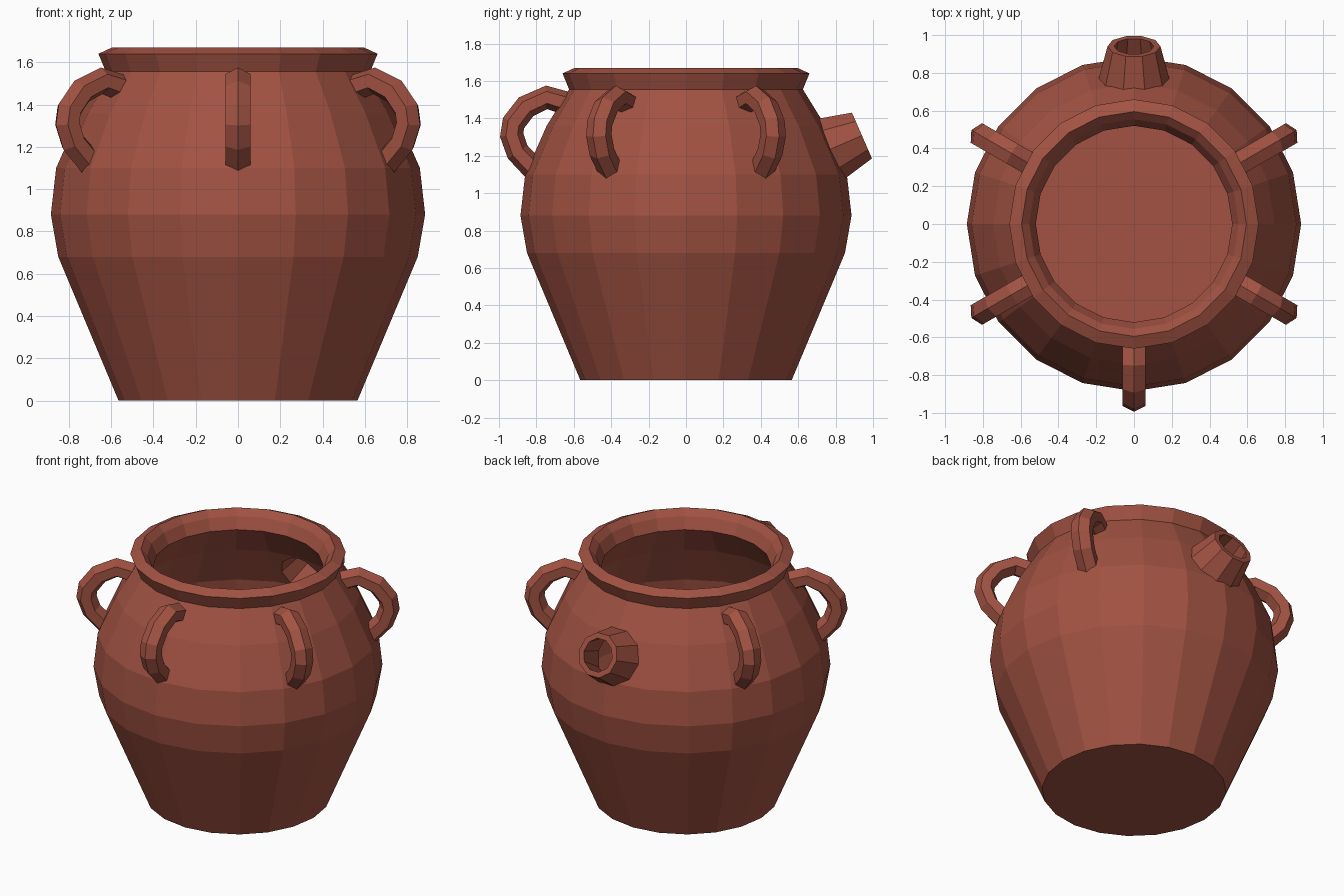
import bpy, bmesh, math
from mathutils import Vector, Matrix

if "Cube" in bpy.data.objects:
    bpy.data.objects.remove(bpy.data.objects["Cube"])

clay = bpy.data.materials.new("terracotta")
clay.diffuse_color = (0.36, 0.085, 0.055, 1)
clay.use_nodes = True
clay.node_tree.nodes["Principled BSDF"].inputs["Base Color"].default_value = clay.diffuse_color


def make(name, bm):
    bmesh.ops.recalc_face_normals(bm, faces=bm.faces[:])
    me = bpy.data.meshes.new(name)
    bm.to_mesh(me)
    bm.free()
    me.materials.append(clay)
    ob = bpy.data.objects.new(name, me)
    bpy.context.collection.objects.link(ob)
    return ob


def skin(name, rings, closed=False):
    """Join equal rings of points; cap both ends or close into a loop."""
    bm = bmesh.new()
    loops = [[bm.verts.new(p) for p in ring] for ring in rings]
    n = len(loops[0])
    pairs = list(zip(loops, loops[1:])) + ([(loops[-1], loops[0])] if closed else [])
    for a, b in pairs:
        for i in range(n):
            j = (i + 1) % n
            bm.faces.new((a[i], a[j], b[j], b[i]))
    if not closed:
        bm.faces.new(loops[0])
        bm.faces.new(loops[-1])
    return make(name, bm)


def circle(r, z, n, frame=Matrix()):
    return [frame @ Vector((r * math.cos(2 * math.pi * i / n),
                            r * math.sin(2 * math.pi * i / n), z)) for i in range(n)]


# Pot: outer wall, flared lip, then inner wall down to the floor
profile = [(0.565, 0), (0.85, 0.68), (0.885, 0.88), (0.86, 1.10), (0.745, 1.36),
           (0.625, 1.555), (0.66, 1.64), (0.595, 1.67), (0.555, 1.63), (0.52, 1.555),
           (0.65, 1.36), (0.775, 1.10), (0.80, 0.88), (0.765, 0.68), (0.52, 0.08)]
pot = skin("pot_body", [circle(r, z, 20) for r, z in profile])

# Spout: short tapered tube tilted up out of the back wall
axis = Vector((0, 0.917, 0.40)).normalized()
frame = Matrix.Translation((0, 0.773, 1.235)) @ axis.to_track_quat('Z', 'Y').to_matrix().to_4x4()
L = 0.183


def outer(t):
    return circle(0.186 - 0.25 * t, t, 10, frame)


def inner(t):
    return circle(0.145 - 0.22 * t, t, 10, frame)


skin("spout", [outer(-0.05), outer(L), inner(L), inner(-0.05)], closed=True)

# Opening through the pot wall into the spout
cutter = skin("spout_hole_cutter", [inner(-0.22), inner(0.12)])
cutter.hide_render = True
mod = pot.modifiers.new("spout_hole", 'BOOLEAN')
mod.operation = 'DIFFERENCE'
mod.solver = 'EXACT'
mod.object = cutter
bpy.context.view_layer.objects.active = pot
bpy.ops.object.modifier_apply(modifier=mod.name)
bpy.data.objects.remove(cutter)

# Handles: six-sided tubes swept along a loop, five around the shoulder
path = [Vector(p) for p in ((0.62, 1.475), (0.745, 1.512), (0.855, 1.462), (0.922, 1.375),
                            (0.932, 1.31), (0.90, 1.22), (0.805, 1.12))]
section = [(0, 0.063), (0.06, 0.032), (0.06, -0.032), (0, -0.063), (-0.06, -0.032), (-0.06, 0.032)]
for k, deg in enumerate((-90, -30, 30, 150, 210)):
    rot = Matrix.Rotation(math.radians(deg), 4, 'Z')
    rings = []
    for i, p in enumerate(path):
        d = (path[min(i + 1, len(path) - 1)] - path[max(i - 1, 0)]).normalized()
        nrm = Vector((-d.y, d.x))
        rings.append([rot @ Vector((p.x + nrm.x * v, u, p.y + nrm.y * v)) for u, v in section])
    skin("handle_%d" % (k + 1), rings)
